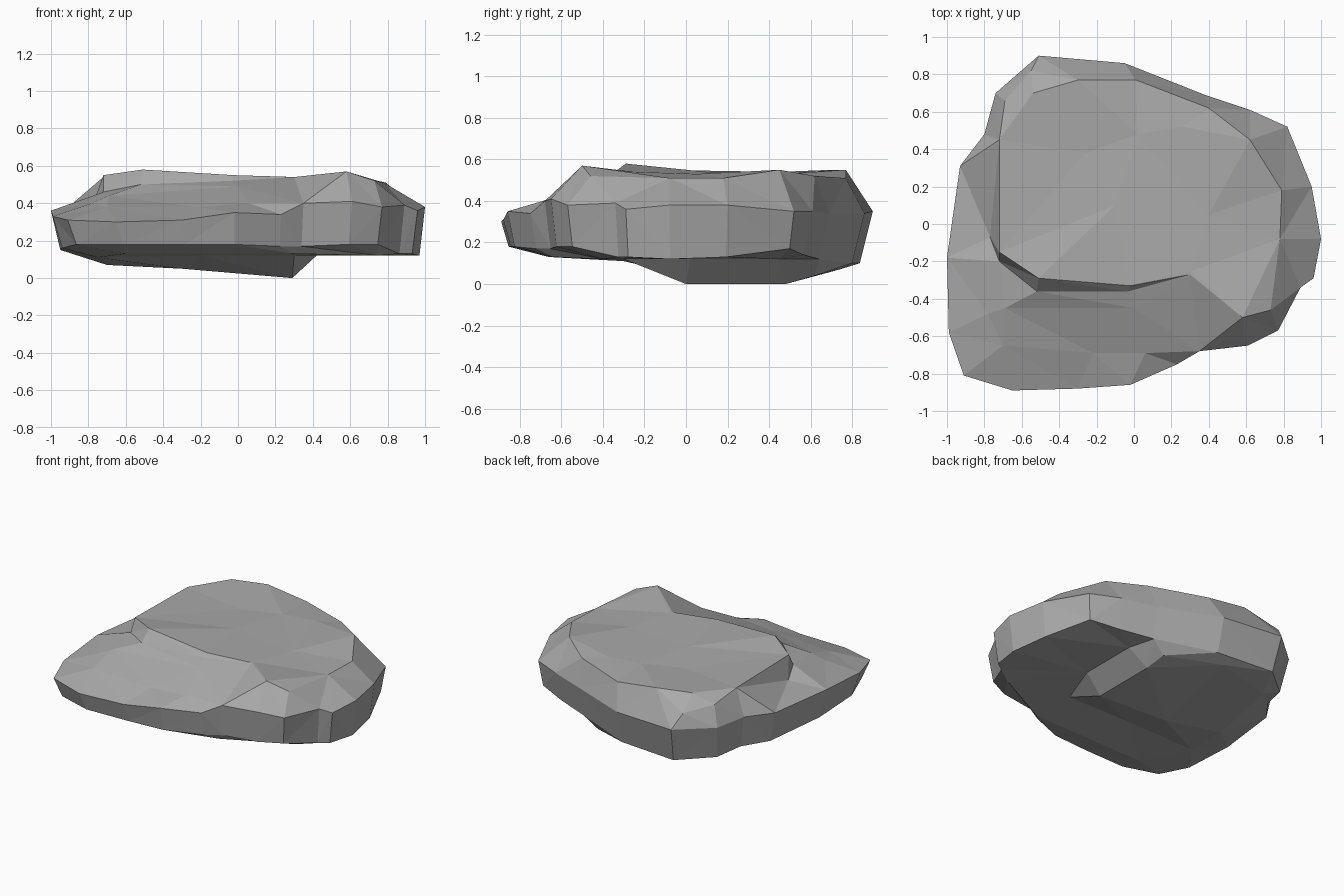
import bpy
import bmesh
from mathutils import Vector
from mathutils.geometry import delaunay_2d_cdt

default_cube = bpy.data.objects.get("Cube")
if default_cube:
    bpy.data.objects.remove(default_cube, do_unlink=True)


def make_material(name, value):
    material = bpy.data.materials.new(name)
    material.use_nodes = True
    colour = (value, value, value, 1)
    material.diffuse_color = colour
    shader = material.node_tree.nodes["Principled BSDF"]
    shader.inputs["Base Color"].default_value = colour
    shader.inputs["Roughness"].default_value = 0.9
    return material


def chain(first, count, closed=False):
    """Index pairs joining consecutive points into a crease line."""
    pairs = [(first + i, first + i + 1) for i in range(count - 1)]
    if closed:
        pairs.append((first + count - 1, first))
    return pairs


def add_facets(mesh, border, creases):
    """Span a border loop with flat facets that follow the crease lines."""
    verts = list(border)
    edges = chain(0, len(border), closed=True)
    for points, closed in creases:
        edges += chain(len(verts), len(points), closed)
        verts += [mesh.verts.new(point) for point in points]
    flat = [Vector(vert.co.xy) for vert in verts]
    result = delaunay_2d_cdt(flat, edges, [], 1, 0.0001)
    faces, originals = result[2], result[3]
    for face in faces:
        corners = [verts[originals[i][0]] for i in face if originals[i]]
        if len(set(corners)) == 3:
            mesh.faces.new(corners)


# Widest outline, clockwise from the back: x, y, rim height, lower height
outline = [
    (-.51, .90, .35, .10), (-.05, .86, .34, .10), (.38, .69, .34, .12),
    (.62, .61, .35, .14), (.82, .52, .35, .17), (.95, .20, .38, .13),
    (1, -.08, .38, .12), (.96, -.29, .36, .13), (.89, -.34, .39, .13),
    (.77, -.57, .38, .18), (.61, -.65, .41, .18), (.35, -.68, .40, .17),
    (.23, -.75, .34, .17), (-.02, -.86, .35, .18), (-.30, -.88, .31, .18),
    (-.65, -.89, .30, .18), (-.91, -.81, .31, .18), (-.99, -.58, .33, .16),
    (-1, -.18, .36, .15), (-.93, .31, .36, .14), (-.80, .48, .36, .13),
    (-.74, .70, .35, .11),
]

# Raised plateau edge, clockwise from the back
plateau = [
    (-.54, .70, .55), (-.30, .77, .55), (.01, .77, .51), (.40, .62, .52),
    (.62, .45, .55), (.79, .18, .51), (.78, -.08, .51), (.73, -.46, .52),
    (.58, -.50, .57),
]

# Step across the front and left of the plateau: top edge and foot
step_top = [
    (.31, -.25, .54), (-.02, -.33, .55), (-.51, -.29, .58),
    (-.72, -.15, .55), (-.72, .45, .54),
]
step_foot = [
    (.30, -.27, .54), (-.03, -.36, .52), (-.52, -.36, .50),
    (-.72, -.20, .46), (-.77, -.07, .41),
]

# Front shelf break and scattered surface corners
shelf = [(.58, -.50, .57), (0, -.45, .49), (-.69, -.45, .44)]
upper_corners = [
    (-.26, .38, .53), (.02, .48, .53), (.26, .52, .53), (-.10, .10, .54),
    (.40, .05, .53), (-.70, -.65, .38), (-.78, -.48, .40), (-.22, -.69, .38),
    (.06, -.69, .40), (-.55, .82, .45), (-.69, .66, .49),
]

# Underside: shallow front, keel and the break where the keel steps up
belly = [(.75, -.40, .12), (.30, -.64, .13), (-.60, -.66, .13)]
keel_break = [
    (-.75, -.30, .11), (-.20, -.30, .12), (.30, -.30, .12),
    (.42, .02, .12), (.42, .45, .12),
]
keel = [
    (-.70, .05, .07), (-.30, -.04, .05), (.29, 0, 0), (.29, .48, 0),
    (.27, .62, .04), (-.15, .74, .07), (-.60, .60, .08),
]

mesh = bmesh.new()
rim, base = [], []
for x, y, top, low in outline:
    back = .93 if y > .6 else .96
    side = .97 if x > 0 else .95
    rim.append(mesh.verts.new((x, y, top)))
    base.append(mesh.verts.new((x * side, y * back, low)))

# Upright outer band
for i in range(len(rim)):
    mesh.faces.new((rim[i - 1], rim[i], base[i], base[i - 1]))

# Upper and lower surfaces
upper = [(plateau, False), (step_top, False), (step_foot, False), (shelf[1:], False)]
upper += [([corner], False) for corner in upper_corners]
add_facets(mesh, rim, upper)
add_facets(mesh, base, [(belly, False), (keel_break, False), (keel, True)])

bmesh.ops.triangulate(mesh, faces=[f for f in mesh.faces if len(f.verts) > 3])
bmesh.ops.recalc_face_normals(mesh, faces=mesh.faces)
data = bpy.data.meshes.new("flat_boulder")
mesh.to_mesh(data)
mesh.free()
boulder = bpy.data.objects.new("flat_boulder", data)
bpy.context.collection.objects.link(boulder)
data.materials.append(make_material("stone grey", 0.4))
